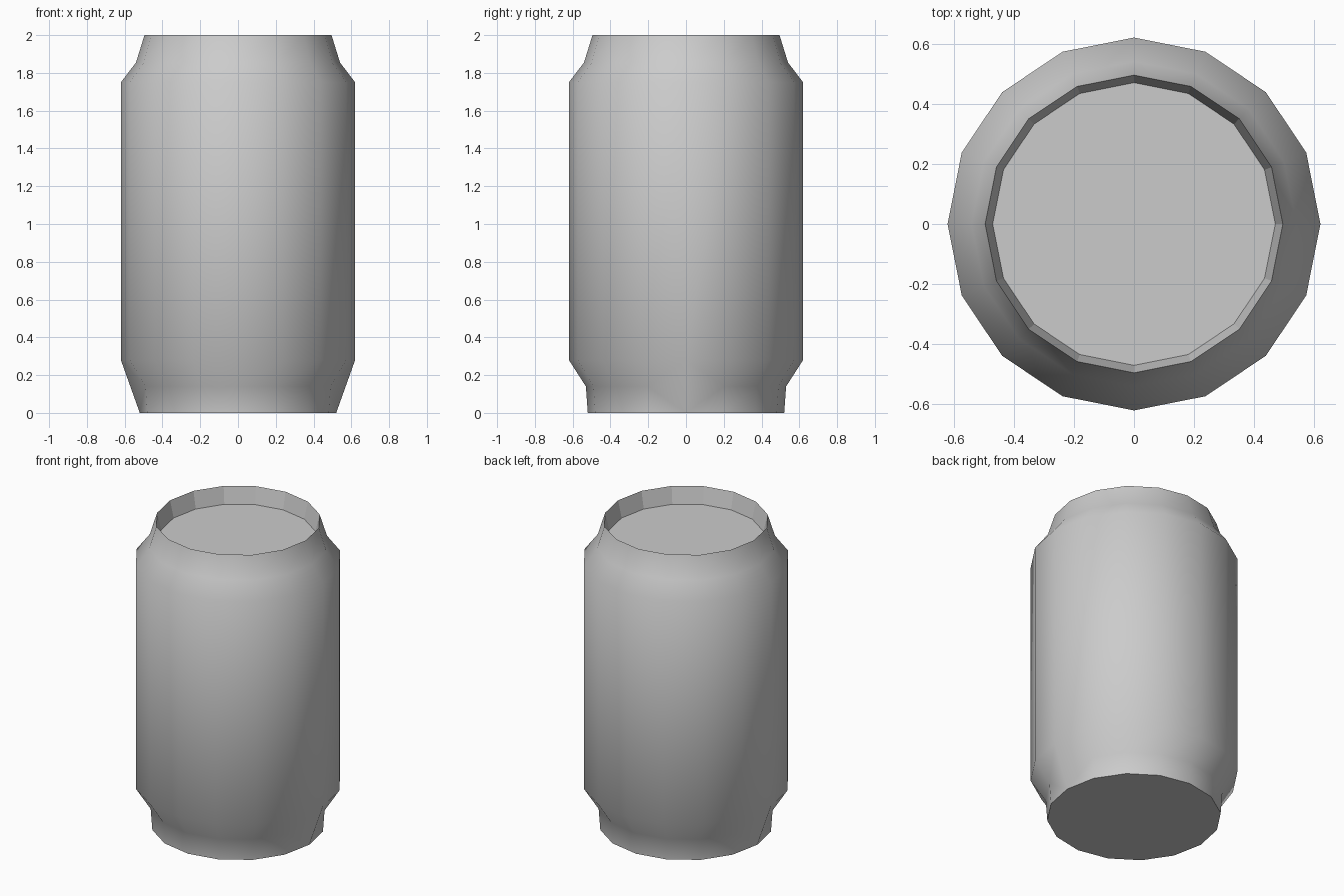
import bpy, bmesh, math

cube = bpy.data.objects.get("Cube")
if cube:
    bpy.data.objects.remove(cube, do_unlink=True)

SIDES = 16

metal = bpy.data.materials.new("grey_metal")
metal.use_nodes = True
grey = (0.6, 0.6, 0.6, 1)
metal.diffuse_color = grey
metal.node_tree.nodes["Principled BSDF"].inputs["Base Color"].default_value = grey


def ring(bm, radius, z):
    return [bm.verts.new((radius * math.cos(i * math.tau / SIDES),
                          radius * math.sin(i * math.tau / SIDES), z))
            for i in range(SIDES)]


def bridge(bm, low, high, smooth):
    for i in range(SIDES):
        j = (i + 1) % SIDES
        bm.faces.new((low[i], low[j], high[j], high[i])).smooth = smooth


# Can wall: base, foot neck, body, shoulder, lip
profile = [(0.52, 0), (0.53, 0.14), (0.62, 0.28),
           (0.62, 1.75), (0.54, 1.855), (0.495, 2)]
bm = bmesh.new()
rings = [ring(bm, r, z) for r, z in profile]
for low, high in zip(rings, rings[1:]):
    bridge(bm, low, high, True)

# Flat base, flat-sided lip interior and recessed lid
bm.faces.new(rings[0][::-1])
lid = ring(bm, 0.47, 1.89)
bridge(bm, rings[-1], lid, False)
bm.faces.new(lid)

# The foot neck runs straight to the base at the two side corners
base, neck, body = rings[:3]
sides = (0, SIDES // 2)
bmesh.ops.weld_verts(bm, targetmap={neck[i]: body[i] for i in sides})
for i in sides:
    for step in (-1, 1):
        bmesh.ops.connect_verts(bm, verts=[base[i], neck[(i + step) % SIDES]])

mesh = bpy.data.meshes.new("can_body")
bm.to_mesh(mesh)
bm.free()
mesh.materials.append(metal)
can = bpy.data.objects.new("can_body", mesh)
bpy.context.collection.objects.link(can)
